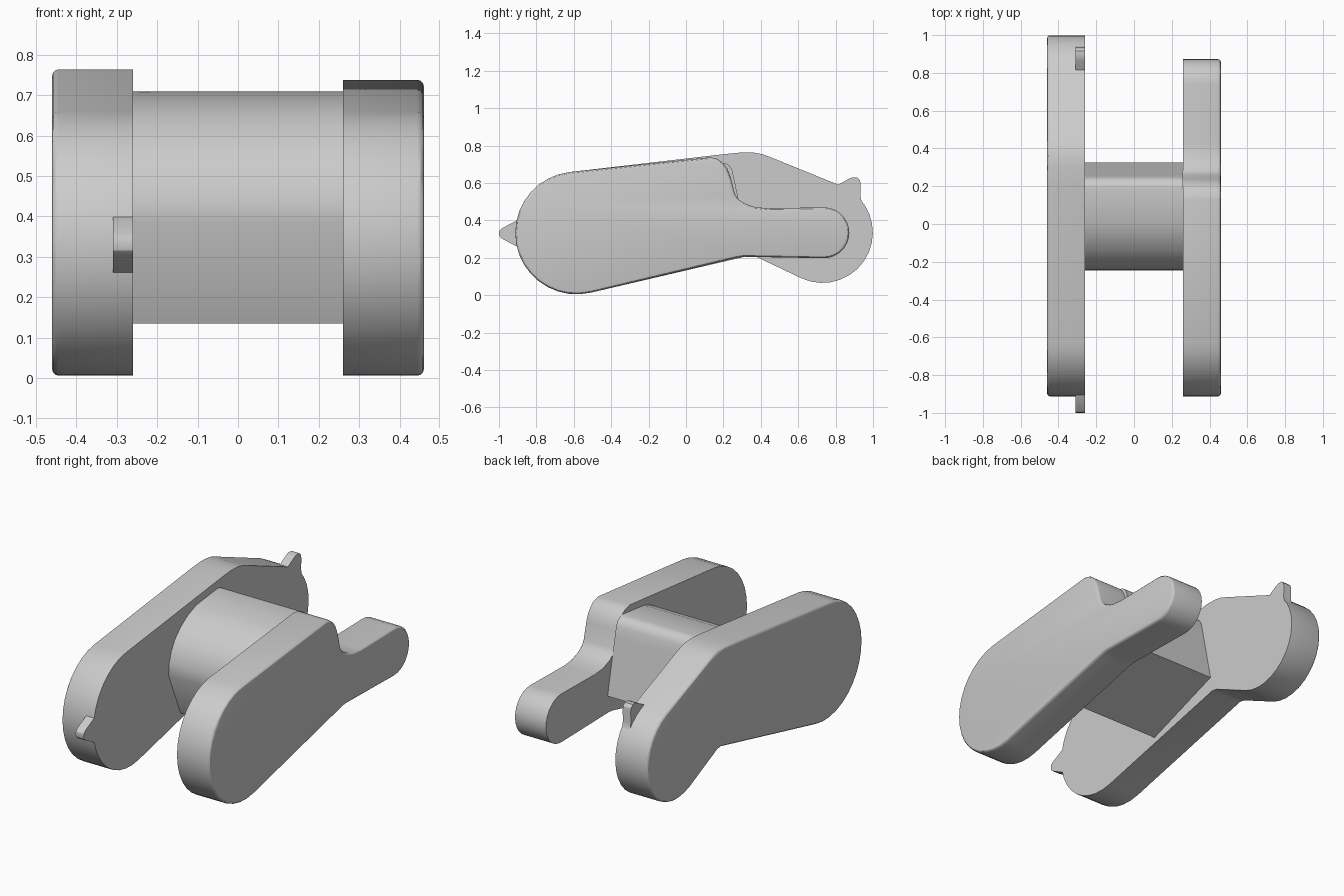
import bpy, bmesh
from math import cos, sin, radians

cube = bpy.data.objects.get("Cube")
if cube:
    bpy.data.objects.remove(cube, do_unlink=True)

grey = bpy.data.materials.new("plain_grey")
grey.use_nodes = True
COLOUR = (0.6, 0.6, 0.6, 1)
grey.diffuse_color = COLOUR
grey.node_tree.nodes["Principled BSDF"].inputs["Base Color"].default_value = COLOUR


def arc(y, z, r, start, end, steps):
    """Points (y, z) along a circle, angles in degrees."""
    angles = [radians(start + (end - start) * i / steps) for i in range(steps + 1)]
    return [(y + r * cos(a), z + r * sin(a)) for a in angles]


def prism(name, profile, x_cap, x_base, bevel=0):
    """Extrude a side profile along x, rounding the rim of the cap if asked."""
    bm = bmesh.new()
    cap = bm.faces.new([bm.verts.new((x_cap, y, z)) for y, z in profile])
    base = bm.faces.new([bm.verts.new((x_base, y, z)) for y, z in profile])
    rim = list(cap.edges)
    bmesh.ops.bridge_loops(bm, edges=rim + list(base.edges))
    bmesh.ops.recalc_face_normals(bm, faces=bm.faces)
    if bevel:
        bmesh.ops.bevel(bm, geom=rim, offset=bevel, offset_type='OFFSET',
                        segments=3, profile=0.5, affect='EDGES', clamp_overlap=True)
    mesh = bpy.data.meshes.new(name)
    bm.to_mesh(mesh)
    bm.free()
    mesh.materials.append(grey)
    obj = bpy.data.objects.new(name, mesh)
    bpy.context.collection.objects.link(obj)
    bpy.ops.object.select_all(action='DESELECT')
    obj.select_set(True)
    bpy.context.view_layer.objects.active = obj
    bpy.ops.object.shade_smooth_by_angle(angle=radians(30))
    return obj


INNER, OUTER = 0.26, 0.46

# Large front lobe shared by both side plates, running top to bottom
front_lobe = arc(-0.585, 0.333, 0.328, 97, 283.4, 18)

# Left plate: stepped top with a narrow tail
left_profile = (front_lobe
                + [(0.27, 0.2), (0.31, 0.206)]
                + arc(0.737, 0.334, 0.136, -91, 90, 14)
                + [(0.436, 0.465), (0.366, 0.472), (0.31, 0.492), (0.278, 0.515),
                   (0.262, 0.54), (0.238, 0.635), (0.222, 0.675), (0.2, 0.705),
                   (0.17, 0.728), (0.13, 0.738)])
prism("left_plate", left_profile, OUTER, INNER, 0.016)

# Right plate: raised back with a round rear lobe
right_profile = (front_lobe
                 + [(0.34, 0.212), (0.375, 0.206)]
                 + arc(0.73, 0.335, 0.269, -115, 67.5, 16)
                 + [(0.45, 0.739), (0.41, 0.754), (0.36, 0.763), (0.3, 0.764),
                    (0.2, 0.754)])
prism("right_plate", right_profile, -OUTER, -INNER, 0.016)

# Small catches on the inner edge of the right plate
prism("front_catch", [(-0.88, 0.41), (-0.915, 0.394), (-0.985, 0.358), (-0.997, 0.345),
                      (-1.0, 0.33), (-0.997, 0.316), (-0.985, 0.303),
                      (-0.915, 0.266), (-0.88, 0.25)], -0.31, -INNER)
prism("rear_catch", [(0.78, 0.57), (0.81, 0.588), (0.865, 0.62), (0.89, 0.631),
                     (0.915, 0.63), (0.93, 0.615), (0.934, 0.595), (0.932, 0.53),
                     (0.938, 0.505), (0.97, 0.45), (0.9, 0.45)], -0.31, -INNER)

# Central housing between the plates
prism("housing", [(-0.14, 0.135), (-0.245, 0.385), (-0.24, 0.45), (-0.222, 0.51),
                  (-0.19, 0.565), (-0.14, 0.615), (-0.075, 0.658), (0.0, 0.687),
                  (0.19, 0.709), (0.215, 0.705), (0.235, 0.69), (0.248, 0.665),
                  (0.26, 0.61), (0.325, 0.3)], INNER, -INNER)
